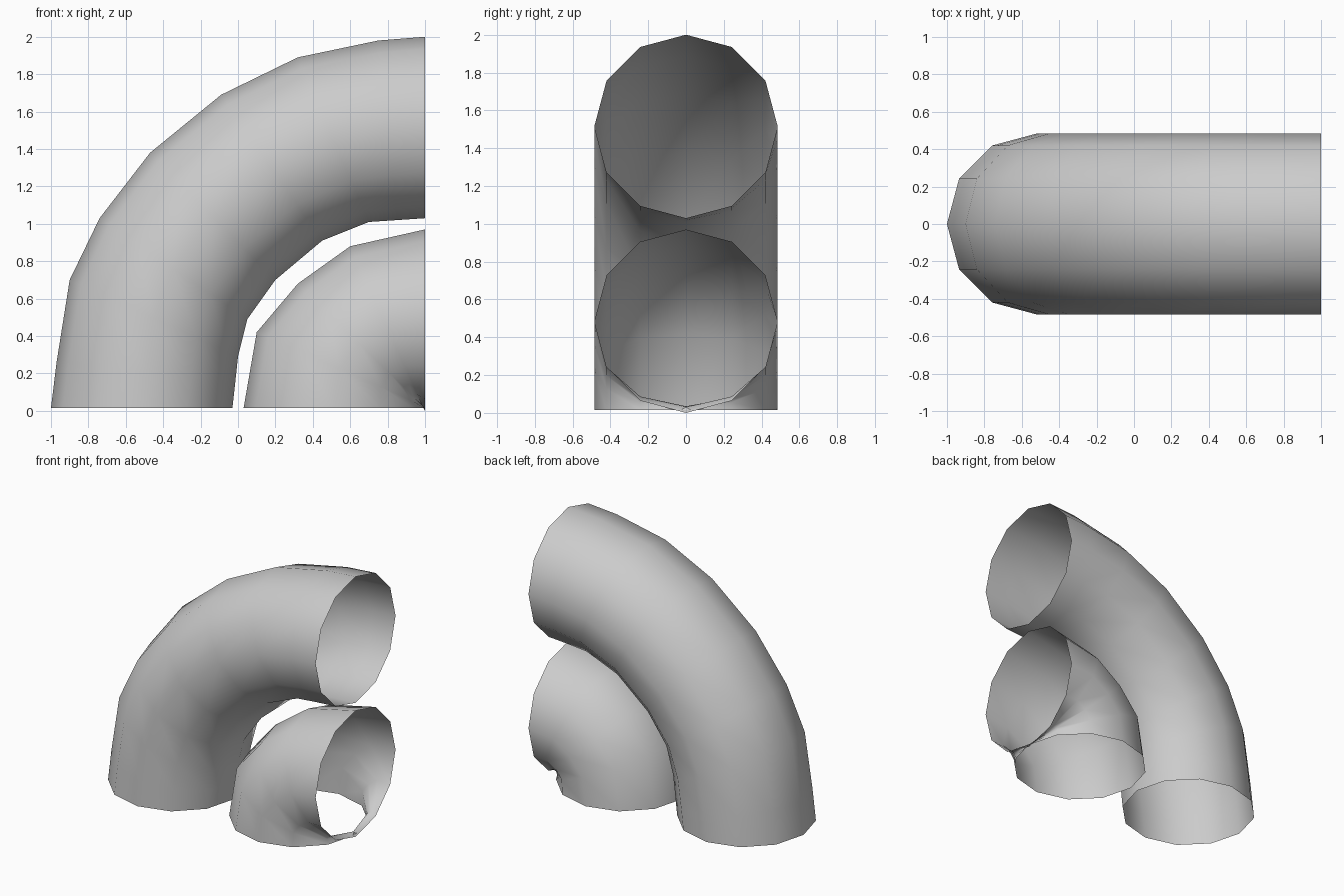
import bpy, bmesh
from math import sin, cos, pi
from mathutils import Vector

if "Cube" in bpy.data.objects:
    bpy.data.objects.remove(bpy.data.objects["Cube"])

SIDES = 12
HALF_WIDTH = 0.485


def bent_tube(name, outer, inner):
    """Open tube; each ring spans an outer and an inner bend point (x, z)."""
    bm = bmesh.new()
    rings = []
    for (ox, oz), (ix, iz) in zip(outer, inner):
        mid = Vector(((ox + ix) / 2, 0, (oz + iz) / 2))
        arm = Vector((ox, 0, oz)) - mid
        side = Vector((0, HALF_WIDTH, 0))
        rings.append([bm.verts.new(mid + arm * cos(a) + side * sin(a))
                      for a in (2 * pi * i / SIDES for i in range(SIDES))])
    for a, b in zip(rings, rings[1:]):
        for i in range(SIDES):
            j = (i + 1) % SIDES
            bm.faces.new((a[i], b[i], b[j], a[j]))
    # normals face away from the tube's axis
    bm.normal_update()
    f = bm.faces[:][0]
    start = (Vector((outer[0][0] + inner[0][0], 0, outer[0][1] + inner[0][1]))) / 2
    if f.normal.dot(f.calc_center_median() - start) < 0:
        bmesh.ops.reverse_faces(bm, faces=bm.faces[:])
    for f in bm.faces:
        f.smooth = True
    mesh = bpy.data.meshes.new(name)
    bm.to_mesh(mesh)
    bm.free()
    obj = bpy.data.objects.new(name, mesh)
    bpy.context.collection.objects.link(obj)
    return obj


# Large outer elbow
bent_tube("outer_elbow_pipe",
          [(-1, .015), (-.97, .26), (-.9, .7), (-.74, 1.03), (-.47, 1.38),
           (-.09, 1.69), (.32, 1.89), (.75, 1.98), (1, 2)],
          [(-.03, .015), (-.015, .15), (0, .29), (.05, .49), (.2, .70),
           (.45, .91), (.7, 1.01), (.85, 1.02), (1, 1.03)])

# Tight inner elbow, pinched at the inside of its bend
bent_tube("inner_elbow_pipe",
          [(.03, .015), (.10, .42), (.32, .68), (.60, .88), (1, .97)],
          [(1, .015), (.985, .03), (.98, .035), (.985, .03), (1, 0)])
